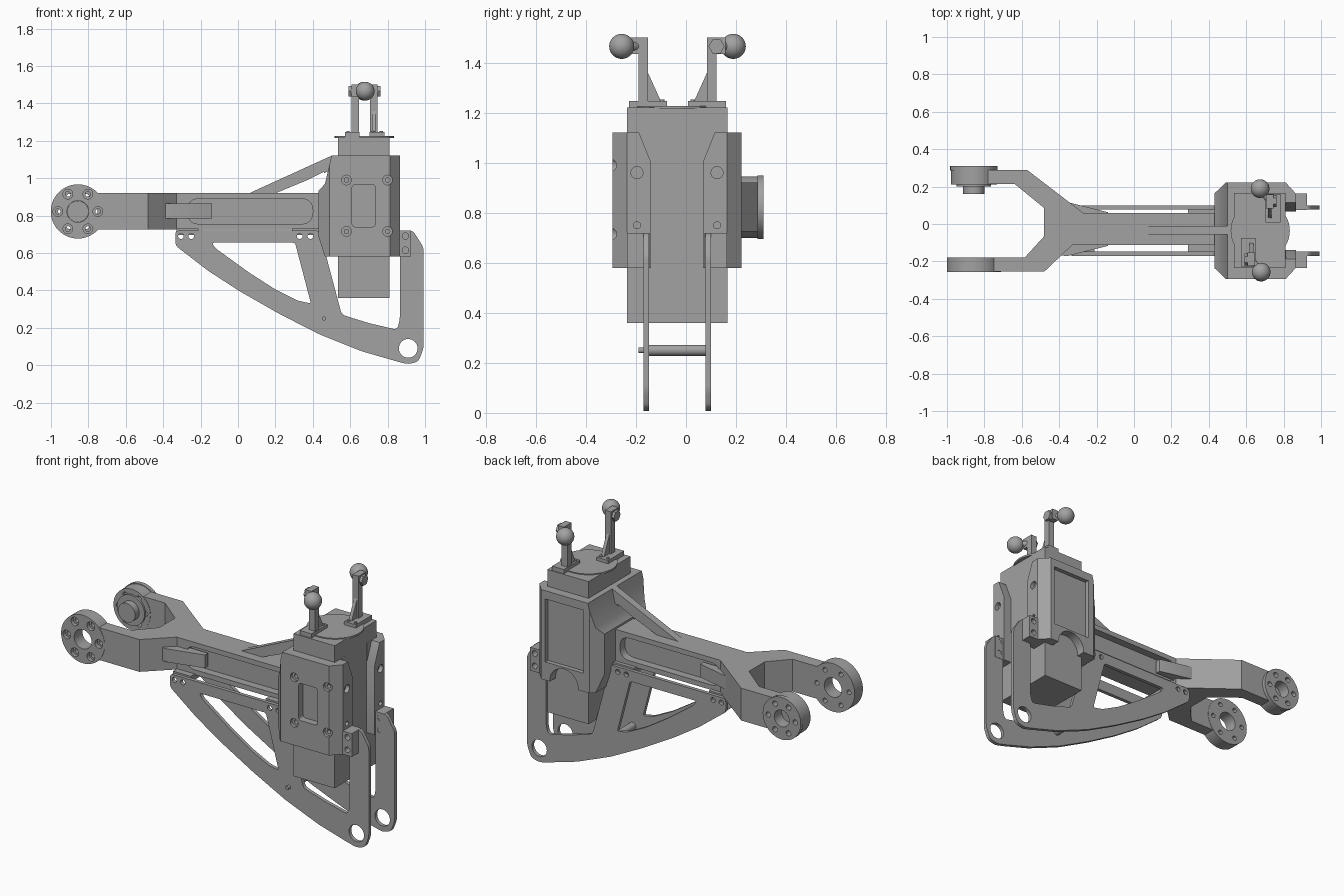
import bpy, bmesh, math
from mathutils import Vector, Matrix

cube = bpy.data.objects.get("Cube")
if cube:
    bpy.data.objects.remove(cube, do_unlink=True)

grey = bpy.data.materials.new("machined grey")
grey.use_nodes = True
grey.diffuse_color = (0.36, 0.36, 0.36, 1)
grey.node_tree.nodes["Principled BSDF"].inputs["Base Color"].default_value = (0.36, 0.36, 0.36, 1)

parts = []
MID = -0.036  # symmetry line of the body across y


def finish(name, bm):
    bmesh.ops.recalc_face_normals(bm, faces=bm.faces[:])
    mesh = bpy.data.meshes.new(name)
    bm.to_mesh(mesh)
    bm.free()
    mesh.materials.append(grey)
    ob = bpy.data.objects.new(name, mesh)
    bpy.context.collection.objects.link(ob)
    parts.append(ob)
    return ob


def place(axis, u, v, d):
    return {"x": (d, u, v), "y": (u, d, v), "z": (u, v, d)}[axis]


def rounded(pts, d, steps=6):
    """Round every corner of an outline, starting d away from it."""
    out = []
    for i, p in enumerate(pts):
        p, a, b = Vector(p), Vector(pts[i - 1]), Vector(pts[(i + 1) % len(pts)])
        s, e = p + (a - p).normalized() * d, p + (b - p).normalized() * d
        for k in range(steps + 1):
            t = k / steps
            out.append(s * (1 - t) ** 2 + p * 2 * t * (1 - t) + e * t * t)
    return out


def prism(name, pts, axis, lo, hi):
    bm = bmesh.new()
    face = bm.faces.new([bm.verts.new(place(axis, p[0], p[1], lo)) for p in pts])
    new = bmesh.ops.extrude_face_region(bm, geom=[face])["geom"]
    shift = Vector(place(axis, 0, 0, hi - lo))
    bmesh.ops.translate(bm, vec=shift, verts=[g for g in new if isinstance(g, bmesh.types.BMVert)])
    return finish(name, bm)


def rect(u0, u1, v0, v1):
    return [(u0, v0), (u1, v0), (u1, v1), (u0, v1)]


def box(name, x0, x1, y0, y1, z0, z1):
    return prism(name, rect(x0, x1, y0, y1), "z", z0, z1)


def disc(name, axis, u, v, r, lo, hi, n=40):
    ring = [(u + r * math.cos(2 * math.pi * k / n), v + r * math.sin(2 * math.pi * k / n)) for k in range(n)]
    return prism(name, ring, axis, lo, hi)


def boolean(ob, tools, op="DIFFERENCE"):
    for tool in tools:
        mod = ob.modifiers.new("cut", "BOOLEAN")
        mod.operation, mod.object, mod.solver = op, tool, "EXACT"
        bpy.context.view_layer.update()
        mesh = bpy.data.meshes.new_from_object(ob.evaluated_get(bpy.context.evaluated_depsgraph_get()))
        ob.modifiers.clear()
        ob.data = mesh
        parts.remove(tool)
        bpy.data.objects.remove(tool, do_unlink=True)


def hole(axis, u, v, r, lo, hi, n=20):
    return disc("cutter", axis, u, v, r, lo, hi, n)


# Forked arm with hubs
HX, HZ = -0.856, 0.822
arm = prism("forked_arm", [
    (HX, -.255), (-.48, -.255), (-.33, -.112), (.46, -.112), (.46, .058), (-.27, .058), (-.57, .288),
    (HX, .288), (HX, .213), (-.637, .213), (-.48, .085), (-.48, -.065), (-.585, -.18), (HX, -.18)],
    "z", .725, .92)
boolean(arm, [disc("front_hub", "y", HX, HZ, .145, -.257, -.178, 56),
              disc("back_hub", "y", HX, HZ, .123, .211, .29, 56),
              disc("back_hub_rim", "y", HX, HZ, .127, .285, .31, 56)], "UNION")
cuts = [hole("y", HX, HZ, .058, -.3, -.1, 32), hole("y", HX, HZ, .05, .24, .35, 32)]
for k in range(6):
    a = math.pi * k / 3
    c, s = math.cos(a), math.sin(a)
    cuts += [hole("y", HX + .107 * c, HZ + .107 * s, .014, -.3, -.1),
             hole("y", HX + .107 * c, HZ + .107 * s, .026, -.3, -.235),
             hole("y", HX + .09 * c, HZ + .09 * s, .016, .2, .35)]
for lo, hi in ((-.2, -.065), (.011, .15)):  # long pockets on both sides of the beam
    cuts.append(prism("cutter", rounded(rect(-.27, .4, .755, .89), .065), "y", lo, hi))
boolean(arm, cuts)
disc("back_hub_flange", "y", HX, HZ, .092, .2, .214)
disc("back_hub_boss", "y", HX, HZ, .057, .16, .21)

# Small ribs on the arm sides, brackets under the beam and brace up to the housing
for name, s, off in (("front", -1, -.027), ("back", 1, -.027)):
    prism(name + "_arm_rib", [(-.39, off + s * .14), (-.36, off + s * .145), (-.14, off + s * .09),
                              (-.14, off + s * .06), (-.39, off + s * .06)], "z", .785, .865)
for name, x0, x1 in (("outer", -.33, -.21), ("inner", .29, .43)):
    box(name + "_bracket", x0, x1, -.15, .08, .695, .73)
prism("brace", [(.05, .915), (.19, .915), (.54, 1.06), (.54, 1.12), (.5, 1.12)], "y", -.055, -.01)
brace = parts[-1]
boolean(brace, [prism("cutter", [(.19, .9), (.46, .93), (.46, 1.035)], "y", -.1, .1)])

# Motor and its round cap
box("motor", .535, .81, -.235, .165, .36, 1.22)
disc("motor_cap", "z", .675, MID, .158, 1.215, 1.226, 48)

# Housing around the motor
housing = prism("housing", [(.5, 1.12), (.87, 1.12), (.87, .58), (.465, .58), (.42, .72), (.42, .92),
                            (.465, .97)], "y", -.4, .4)
plan = prism("plan", [(.43, -.235), (.49, -.293), (.812, -.293), (.865, -.235), (.865, .163),
                      (.812, .221), (.49, .221), (.43, .163)], "z", .5, 1.2)
boolean(housing, [plan], "INTERSECT")
cuts = [box("cutter", .534, .811, -.236, .166, .5, 1.2),
        box("cutter", .8, .9, -.14, .068, .5, 1.2),
        prism("cutter", rounded(rect(.61, .735, .74, .965), .02), "y", -.4, -.25),
        prism("cutter", rect(.53, .785, .69, 1.07), "y", .195, .3),
        hole("y", .66, .585, .095, .16, .3, 32)]
for s in (-1, 1):
    cuts.append(prism("cutter", [(MID + s * .155, 1.13), (MID + s * .103, 1), (MID + s * .07, 1),
                                 (MID + s * .07, 1.13)], "x", .812, .9))
    for z, r in ((.96, .024), (.75, .014)):
        cuts.append(hole("x", MID + s * .16, z, r, .84, .9))
for x in (.58, .8):
    for z in (.715, .99):
        cuts += [hole("y", x, z, .026, -.3, -.275), hole("y", x, z, .012, -.3, -.25)]
boolean(housing, cuts)

# Pair of curved side plates with clamps
for name, y0, s in (("front", -.17, -1), ("back", .077, 1)):
    plate = prism(name + "_side_plate", rounded([
        (-.335, .72), (.435, .72), (.555, .27), (.7, .225), (.85, .19), (.865, .24), (.865, .72), (.935, .72),
        (.992, .63), (.992, .09), (.965, .02), (.91, .005), (.85, .02), (.66, .075), (.435, .165),
        (.22, .275), (.01, .395), (-.16, .505), (-.335, .64)], .022), "y", y0, y0 + .022)
    lo, hi = y0 - .1, y0 + .1
    cuts = [prism("cutter", rounded([(-.14, .655), (.305, .655), (.39, .33), (.32, .345), (.2, .405),
                                     (.06, .495), (-.12, .625)], .015), "y", lo, hi),
            hole("y", .91, .09, .05, lo, hi, 32)]
    cuts += [hole("y", x, .69, .015, lo, hi) for x in (-.305, -.25, .33, .387)]
    boolean(plate, cuts)
    edge = sorted((MID + s * .11, MID + s * .2))
    clamp = box(name + "_clamp", .85, .925, edge[0], edge[1], .58, .72)
    boolean(clamp, [hole("y", .895, z, .017, lo - .2, hi + .2) for z in (.615, .69)])

# Cross rod between the plates
disc("cross_rod", "y", .46, .25, .022, -.15, .078, 24)
disc("cross_rod_bolt", "y", .46, .25, .011, -.19, -.14, 16)


# Ball-ended levers, the second turned half round
def lever(name, turned):
    first = len(parts)
    box(name + "_base", .572, .65, -.228, -.075, 1.22, 1.246)
    box(name + "_post", .608, .648, -.19, -.152, 1.24, 1.5)
    prism(name + "_gusset", [(-.16, 1.245), (-.1, 1.245), (-.152, 1.36)], "x", .618, .638)
    box(name + "_head", .608, .648, -.225, -.152, 1.435, 1.5)
    disc(name + "_nut", "x", -.19, 1.465, .032, .592, .612, 6)
    for x in (.588, .634):
        disc(name + "_base_bolt", "z", x, -.095, .009, 1.24, 1.253, 16)
    bm = bmesh.new()
    bmesh.ops.create_uvsphere(bm, u_segments=32, v_segments=20, radius=.05,
                              matrix=Matrix.Translation((.68, -.257, 1.465)))
    finish(name + "_ball", bm)
    a, b = Vector((.63, -.195, 1.465)), Vector((.68, -.257, 1.465))
    bm = bmesh.new()
    turn = (b - a).to_track_quat("Z", "Y").to_matrix().to_4x4()
    bmesh.ops.create_cone(bm, cap_ends=True, segments=20, radius1=.018, radius2=.018,
                          depth=(b - a).length, matrix=Matrix.Translation((a + b) / 2) @ turn)
    finish(name + "_stem", bm)
    if turned:
        pivot = Vector((.677, -.034, 0))
        spin = Matrix.Translation(pivot) @ Matrix.Rotation(math.pi, 4, "Z") @ Matrix.Translation(-pivot)
        for ob in parts[first:]:
            ob.data.transform(spin)


lever("front_lever", False)
lever("back_lever", True)

bpy.ops.object.select_all(action="DESELECT")
for ob in parts:
    ob.select_set(True)
bpy.context.view_layer.objects.active = parts[0]
bpy.ops.object.shade_smooth_by_angle(angle=math.radians(30))
